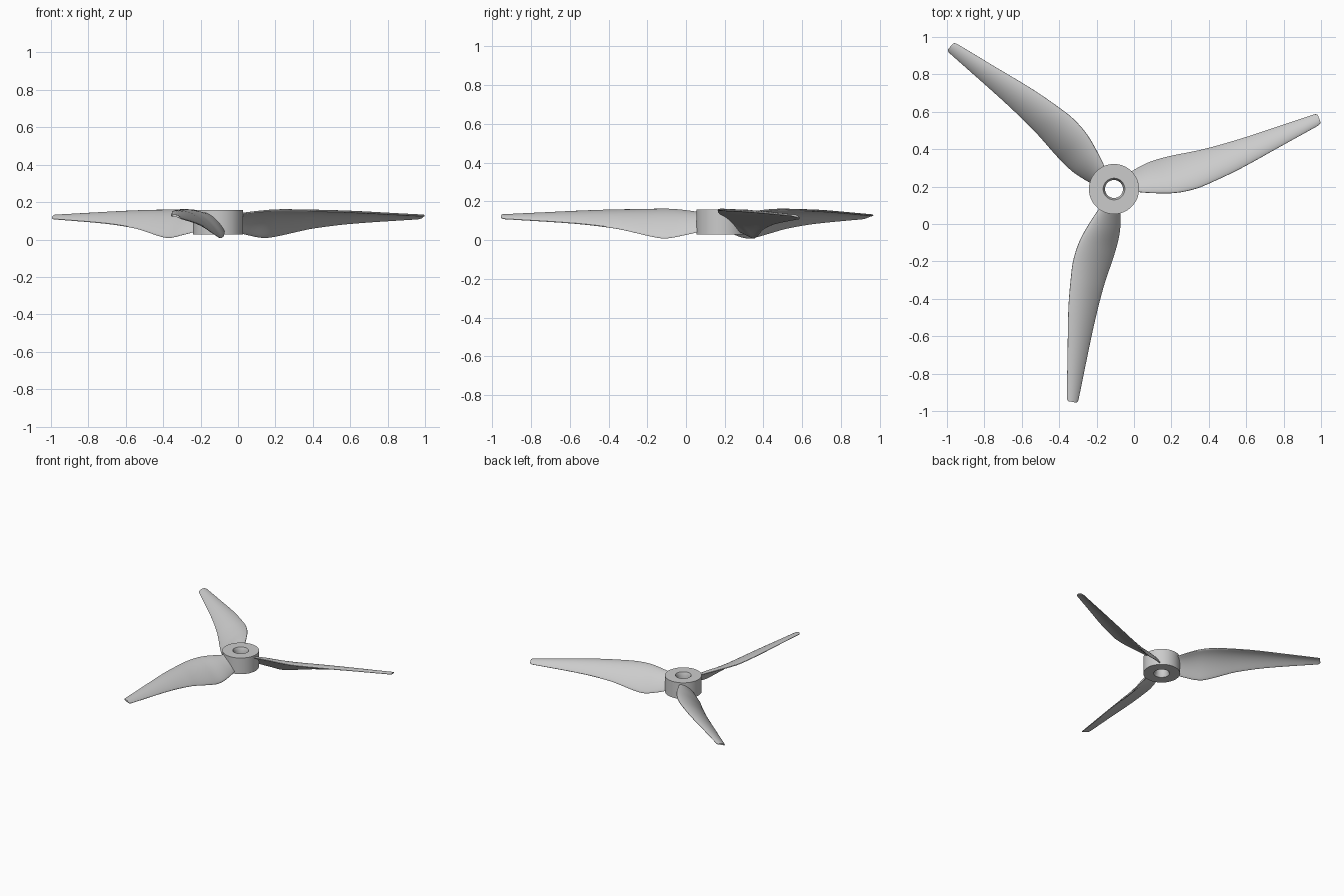
import bpy, bmesh, math
from mathutils import Matrix, Vector

cube = bpy.data.objects.get("Cube")
if cube:
    bpy.data.objects.remove(cube)

HUB = Vector((-0.107, 0.187, 0))

grey = bpy.data.materials.new("light grey plastic")
grey.use_nodes = True
GREY = (0.6, 0.6, 0.6, 1)
grey.diffuse_color = GREY
grey.node_tree.nodes["Principled BSDF"].inputs["Base Color"].default_value = GREY


def finish(bm, name, angle):
    """Turn a bmesh into a shaded object."""
    bmesh.ops.recalc_face_normals(bm, faces=bm.faces)
    mesh = bpy.data.meshes.new(name)
    bm.to_mesh(mesh)
    bm.free()
    mesh.materials.append(grey)
    obj = bpy.data.objects.new(name, mesh)
    bpy.context.collection.objects.link(obj)
    bpy.ops.object.select_all(action="DESELECT")
    obj.select_set(True)
    bpy.context.view_layer.objects.active = obj
    bpy.ops.object.shade_smooth_by_angle(angle=math.radians(angle))
    return obj


def spline(keys, x):
    """Smooth value at x through (x, value) keys."""
    n = len(keys)
    i = max(k for k in range(n - 1) if k == 0 or keys[k][0] <= x)

    def slope(k):
        a, b = keys[max(k - 1, 0)], keys[min(k + 1, n - 1)]
        return (b[1] - a[1]) / (b[0] - a[0])
    (x0, y0), (x1, y1) = keys[i], keys[i + 1]
    w = x1 - x0
    u = (x - x0) / w
    return (y0 * (1 + 2 * u) * (1 - u) ** 2 + y1 * u * u * (3 - 2 * u)
            + w * u * (1 - u) * (slope(i) * (1 - u) - slope(i + 1) * u))


# Hub: a revolved ring with a chamfered bore
def build_hub():
    profile = [(0.134, 0.028), (0.134, 0.158), (0.058, 0.158),
               (0.048, 0.135), (0.048, 0.05), (0.058, 0.028)]
    bm = bmesh.new()
    verts = [bm.verts.new((r, 0, z)) for r, z in profile]
    edges = [bm.edges.new((verts[i - 1], verts[i])) for i in range(len(verts))]
    bmesh.ops.spin(bm, geom=verts + edges, cent=(0, 0, 0), axis=(0, 0, 1),
                   angle=math.tau, steps=64, use_merge=True)
    bmesh.ops.remove_doubles(bm, verts=bm.verts, dist=0.0001)
    bmesh.ops.translate(bm, verts=bm.verts, vec=HUB)
    finish(bm, "hub", 25)


# Blade outline and heights along the radius
LOW_EDGE = [(0.1, 0.053), (0.15, 0.064), (0.23, 0.074), (0.34, 0.068),
            (0.5, 0.047), (0.62, 0.038), (0.78, 0.032), (1.16, 0.028)]
HIGH_EDGE = [(0.1, -0.05), (0.175, -0.083), (0.3, -0.126), (0.41, -0.141),
             (0.5, -0.137), (0.67, -0.118), (0.91, -0.076), (1.16, -0.032)]
LOW_Z = [(0.1, 0.045), (0.18, 0.026), (0.285, 0.008), (0.36, 0.018),
         (0.45, 0.038), (0.55, 0.059), (0.76, 0.084), (1.16, 0.11)]
HIGH_Z = [(0.1, 0.138), (0.28, 0.156), (0.45, 0.154), (0.71, 0.147), (1.16, 0.126)]
TIP = 1.16


def section(r, shrink):
    """Closed cambered foil loop at radius r."""
    lo = Vector((spline(LOW_EDGE, r), spline(LOW_Z, r)))
    hi = Vector((spline(HIGH_EDGE, r), spline(HIGH_Z, r)))
    chord = (lo - hi).length
    camber = 0.13 * chord
    half = 0.004 + 0.03 * chord

    def centre(s):
        p = hi.lerp(lo, s)
        p.y += 4 * camber * s * (1 - s)
        return p
    count = 36
    loop = []
    for k in range(count):
        a = math.tau * k / count
        s = 0.5 - 0.5 * shrink * math.cos(a)
        d = centre(s + 0.01) - centre(s - 0.01)
        normal = Vector((-d.y, d.x)).normalized()
        bulge = math.copysign(abs(math.sin(a)) ** 0.7, math.sin(a))
        p = centre(s) + normal * half * bulge
        loop.append((r, p.x, p.y))
    return loop


def build_blade(name, angle):
    bm = bmesh.new()
    stations = [(0.1 + (TIP - 0.022 - 0.1) * i / 47, 1) for i in range(48)]
    stations += [(TIP - 0.012, 0.97), (TIP - 0.004, 0.86), (TIP, 0.68)]
    rings = [[bm.verts.new(p) for p in section(r, k)] for r, k in stations]
    for a, b in zip(rings, rings[1:]):
        for i in range(len(a)):
            bm.faces.new((a[i - 1], a[i], b[i], b[i - 1]))
    bm.faces.new(rings[0])
    bm.faces.new(rings[-1])
    bmesh.ops.transform(bm, verts=bm.verts,
                        matrix=Matrix.Translation(HUB) @ Matrix.Rotation(angle, 4, "Z"))
    finish(bm, name, 40)


build_hub()
for i, name in enumerate(("left_blade", "back_blade", "front_blade")):
    build_blade(name, math.radians(19 + 120 * i))
